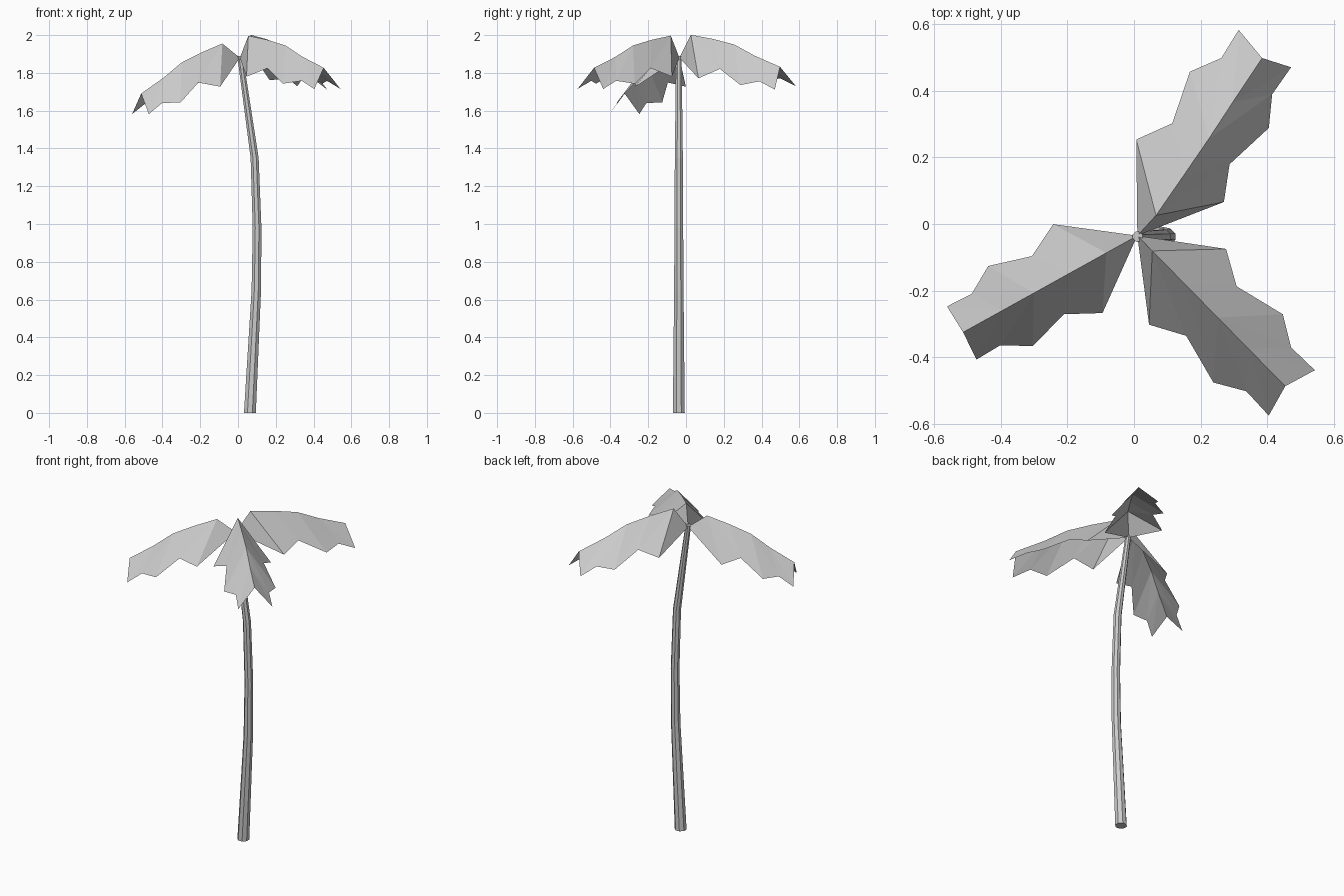
import bpy, bmesh
from math import cos, sin, pi, radians
from mathutils import Vector, Matrix

if "Cube" in bpy.data.objects:
    bpy.data.objects.remove(bpy.data.objects["Cube"])

CROWN = Vector((0.01, -0.035, 1.88))


def make_object(name, bm):
    bmesh.ops.recalc_face_normals(bm, faces=bm.faces)
    mesh = bpy.data.meshes.new(name)
    bm.to_mesh(mesh)
    bm.free()
    obj = bpy.data.objects.new(name, mesh)
    bpy.context.collection.objects.link(obj)
    return obj


# Curved, tapering trunk: (x, z, radius) of each ring
def trunk(sides=8):
    rings = [(0.063, 0, 0.034), (0.097, 0.65, 0.027), (0.101, 0.98, 0.025),
             (0.088, 1.35, 0.023), (0.011, 1.89, 0.016)]
    bm = bmesh.new()
    loops = []
    for x, z, r in rings:
        loops.append([bm.verts.new((x + r * cos(2 * pi * (i + 0.5) / sides),
                                    -0.038 + r * sin(2 * pi * (i + 0.5) / sides), z))
                      for i in range(sides)])
    for a, b in zip(loops, loops[1:]):
        for i in range(sides):
            j = (i + 1) % sides
            bm.faces.new((a[i], a[j], b[j], b[i]))
    bm.faces.new(loops[0])
    bm.faces.new(loops[-1])
    make_object("trunk", bm)


# Folded frond: raised midrib (along, up) and notched edges (along, out, up)
MIDRIB = [(0.064, 0.117), (0.206, 0.095), (0.344, 0.065), (0.474, 0.005), (0.633, -0.053)]
EDGE = [(0.215, 0.162, -0.10), (0.317, 0.106, -0.055), (0.474, 0.146, -0.137),
        (0.562, 0.094, -0.122), (0.661, 0.097, -0.165)]


def frond(name, yaw, pitch=0, roll=0, size=1, forward=0, lift=0):
    place = (Matrix.Translation(CROWN) @ Matrix.Rotation(radians(yaw), 4, 'Z')
             @ Matrix.Translation((forward, 0, lift))
             @ Matrix.Rotation(radians(pitch), 4, 'Y')
             @ Matrix.Rotation(radians(roll), 4, 'X') @ Matrix.Scale(size, 4))
    bm = bmesh.new()
    root = bm.verts.new(CROWN)
    mid = [bm.verts.new(place @ Vector((a, 0, z))) for a, z in MIDRIB]
    for side in (1, -1):
        edge = [bm.verts.new(place @ Vector((a, side * w, z))) for a, w, z in EDGE]
        bm.faces.new((root, mid[0], edge[0]))
        for i in range(4):
            bm.faces.new((mid[i], mid[i + 1], edge[i + 1]))
            bm.faces.new((mid[i], edge[i + 1], edge[i]))
    make_object(name, bm)


trunk()
frond("frond_back_right", yaw=54.5, roll=5, forward=0.018, lift=0.005)
frond("frond_front_right", yaw=-45.5)
frond("frond_left", yaw=-151, pitch=11.7, size=0.94, forward=0.025, lift=-0.02)
